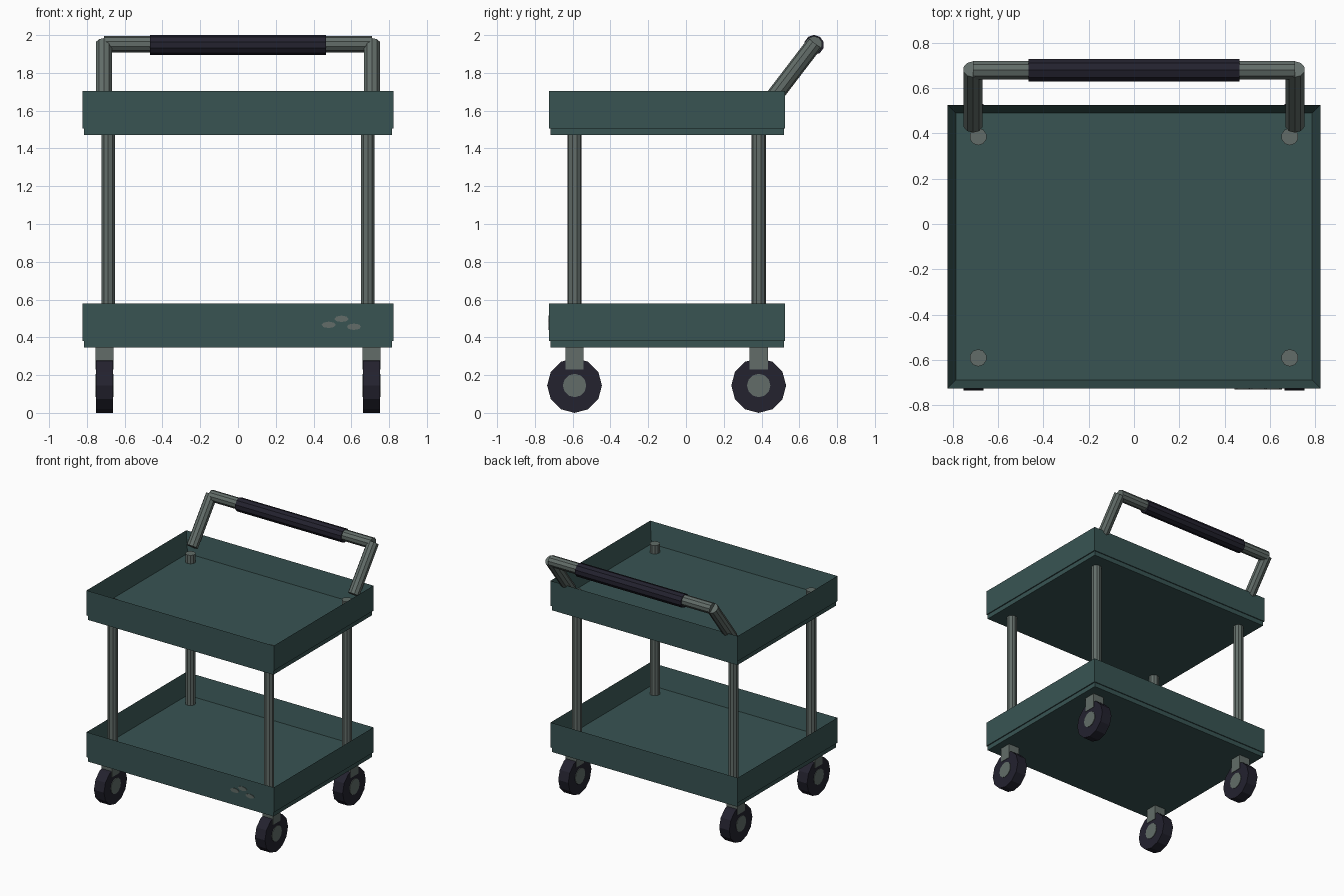
import bpy, bmesh, math
from mathutils import Vector

if "Cube" in bpy.data.objects:
    bpy.data.objects.remove(bpy.data.objects["Cube"])


def material(name, rgb):
    m = bpy.data.materials.new(name)
    m.diffuse_color = (*rgb, 1)
    m.use_nodes = True
    m.node_tree.nodes["Principled BSDF"].inputs["Base Color"].default_value = m.diffuse_color
    return m


TEAL = material("teal paint", (0.040, 0.088, 0.086))
METAL = material("grey metal", (0.122, 0.152, 0.140))
RUBBER = material("dark rubber", (0.017, 0.016, 0.028))


def finish(bm, name, mat):
    bmesh.ops.recalc_face_normals(bm, faces=bm.faces)
    mesh = bpy.data.meshes.new(name)
    bm.to_mesh(mesh)
    bm.free()
    mesh.materials.append(mat)
    obj = bpy.data.objects.new(name, mesh)
    bpy.context.collection.objects.link(obj)
    return obj


def add_box(bm, lo, hi):
    """Axis-aligned box between two corners; returns its vertices."""
    lo, hi = Vector(lo), Vector(hi)
    verts = bmesh.ops.create_cube(bm, size=1)["verts"]
    for v in verts:
        v.co = Vector(((lo[i] + hi[i]) / 2 + v.co[i] * (hi[i] - lo[i]) for i in range(3)))
    return verts


def box(name, lo, hi, mat):
    bm = bmesh.new()
    add_box(bm, lo, hi)
    return finish(bm, name, mat)


def rod(name, a, b, radius, sides, mat, squash=1.0):
    """Faceted cylinder running from a to b."""
    a, b = Vector(a), Vector(b)
    d = b - a
    bm = bmesh.new()
    bmesh.ops.create_cone(bm, cap_ends=True, segments=sides, radius1=radius,
                          radius2=radius, depth=d.length)
    for v in bm.verts:
        v.co.y *= squash
    obj = finish(bm, name, mat)
    obj.rotation_euler = d.to_track_quat('Z', 'Y').to_euler()
    obj.location = (a + b) / 2
    return obj


def tray(name, z):
    """Rimmed tray with a slightly narrower base slab; z is its underside."""
    bm = bmesh.new()
    add_box(bm, (-0.822, -0.725, z + 0.036), (0.822, 0.525, z + 0.235))
    bm.faces.ensure_lookup_table()
    top = max(bm.faces, key=lambda f: f.calc_center_median().z)
    bmesh.ops.inset_region(bm, faces=[top], thickness=0.052)
    for v in top.verts:
        v.co.z = z + 0.075
    add_box(bm, (-0.814, -0.718, z), (0.814, 0.518, z + 0.037))
    return finish(bm, name, TEAL)


# Trays
tray("lower_tray", 0.345)
tray("upper_tray", 1.47)

# Posts and casters at the four corners
for side, sx in (("left", -1), ("right", 1)):
    for end, y in (("front", -0.59), ("back", 0.385)):
        tag = f"{end}_{side}"
        rod(f"post_{tag}", (sx * 0.687, y, 0.36), (sx * 0.687, y, 1.612), 0.038, 10, METAL)
        x = sx * 0.707
        box(f"caster_fork_{tag}", (x - 0.047, y - 0.048, 0.23), (x + 0.047, y + 0.048, 0.35), METAL)
        rod(f"wheel_{tag}", (x - 0.044, y, 0.145), (x + 0.044, y, 0.145), 0.145, 12, RUBBER)
        rod(f"wheel_hub_{tag}", (x - 0.048, y, 0.145), (x + 0.048, y, 0.145), 0.062, 12, METAL)
    # Slanted handle arm
    rod(f"handle_arm_{side}", (sx * 0.709, 0.438, 1.638), (sx * 0.709, 0.682, 1.957), 0.044, 10, METAL)

# Handle bar and grip
rod("handle_bar", (-0.71, 0.678, 1.952), (0.71, 0.678, 1.952), 0.043, 10, METAL)
rod("handle_grip", (-0.465, 0.678, 1.948), (0.465, 0.678, 1.948), 0.053, 10, RUBBER)

# Worn spots on the front of the lower tray
for i, (x, z) in enumerate(((0.48, 0.466), (0.548, 0.498), (0.614, 0.456))):
    rod(f"worn_spot_{i + 1}", (x, -0.72, z), (x, -0.729, z), 0.038, 8, METAL, squash=0.45)
